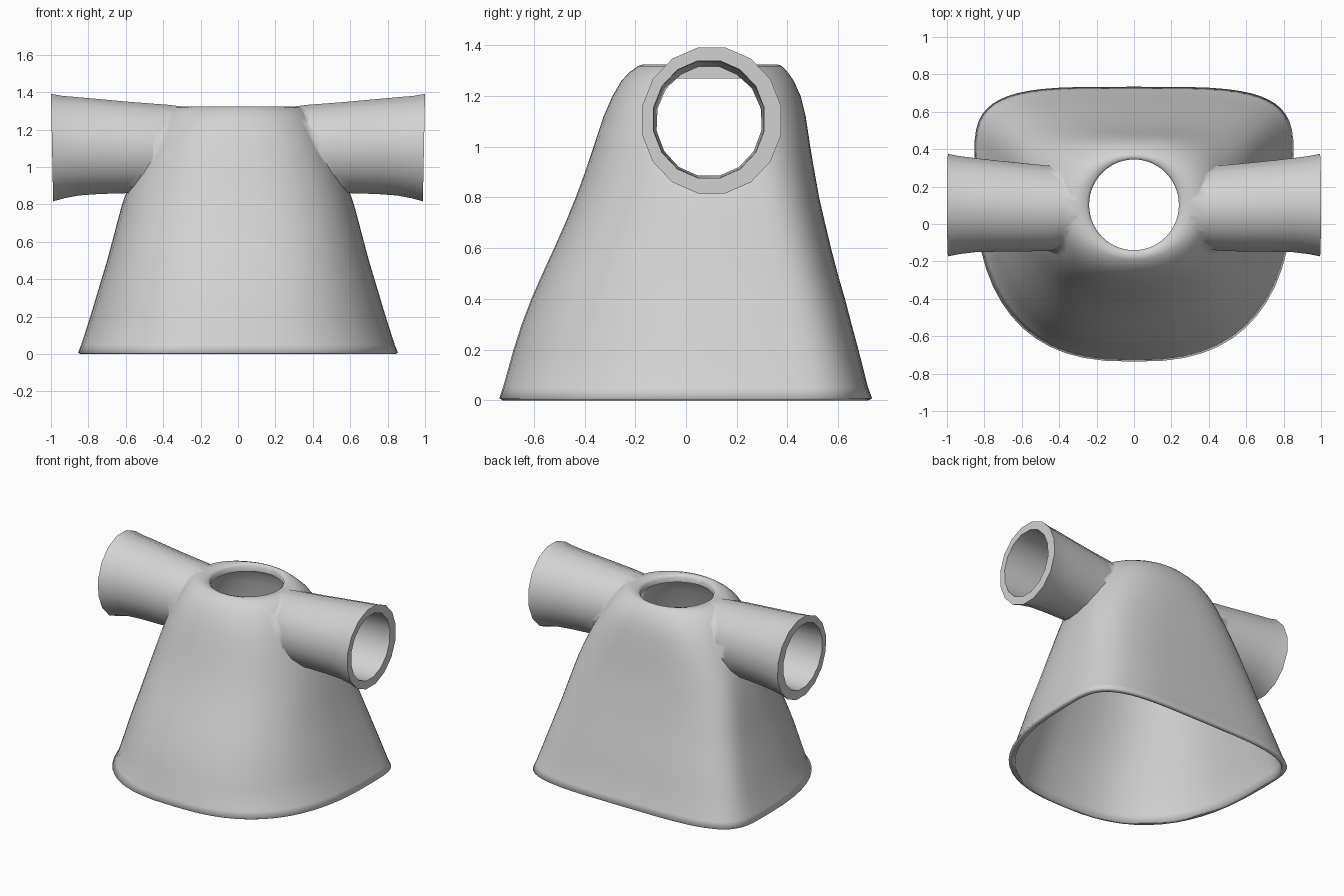
import bpy, bmesh, math

if "Cube" in bpy.data.objects:
    bpy.data.objects.remove(bpy.data.objects["Cube"])

grey = bpy.data.materials.new("plain grey")
grey.diffuse_color = (0.65, 0.65, 0.65, 1)
grey.use_nodes = True
grey.node_tree.nodes["Principled BSDF"].inputs["Base Color"].default_value = grey.diffuse_color


def loft(name, rings):
    """Closed solid through a stack of equal-length rings."""
    bm = bmesh.new()
    loops = [[bm.verts.new(p) for p in r] for r in rings]
    n = len(loops[0])
    for a, b in zip(loops, loops[1:]):
        for i in range(n):
            j = (i + 1) % n
            bm.faces.new((a[i], a[j], b[j], b[i]))
    bm.faces.new(loops[0][::-1])
    bm.faces.new(loops[-1])
    bmesh.ops.recalc_face_normals(bm, faces=bm.faces)
    me = bpy.data.meshes.new(name)
    bm.to_mesh(me)
    bm.free()
    me.materials.append(grey)
    ob = bpy.data.objects.new(name, me)
    bpy.context.collection.objects.link(ob)
    return ob


def power(c, n):
    return math.copysign(abs(c) ** (2 / n), c)


def body_ring(z, w, front, back, yc, nf, nb, inset=0.0, n=56):
    """Rounded front half, squarer back half."""
    pts = []
    for i in range(n):
        a = 2 * math.pi * i / n
        c, s = math.cos(a), math.sin(a)
        e, depth = (nb, back - yc) if s > 0 else (nf, yc - front)
        pts.append(((w - inset) * power(c, e), yc + (depth - inset) * power(s, e), z))
    return pts


def sleeve_ring(x, side, yc, zc, ry, rz, n=16):
    pts = []
    for i in range(n):
        a = 2 * math.pi * (i + 0.5) / n
        pts.append((side * (x + 0.02 * (math.sin(a) - 1) * rz),
                    yc + ry * math.cos(a), zc + rz * math.sin(a)))
    return pts


def combine(target, other, op):
    m = target.modifiers.new(op, 'BOOLEAN')
    m.operation, m.object, m.solver = op, other, 'EXACT'
    bpy.context.view_layer.objects.active = target
    bpy.ops.object.modifier_apply(modifier=m.name)
    bpy.data.objects.remove(other)


# height, half width, front, back, middle, front and back squareness
wall = [
    (0.05, 0.838, -0.722, 0.718, 0.30, 2.5, 4.0),
    (0.20, 0.79, -0.68, 0.68, 0.29, 2.5, 3.9),
    (0.30, 0.76, -0.648, 0.653, 0.28, 2.5, 3.8),
    (0.40, 0.73, -0.61, 0.627, 0.27, 2.5, 3.7),
    (0.50, 0.70, -0.566, 0.598, 0.26, 2.5, 3.6),
    (0.60, 0.673, -0.52, 0.572, 0.25, 2.5, 3.5),
    (0.70, 0.647, -0.476, 0.548, 0.235, 2.45, 3.35),
    (0.80, 0.62, -0.435, 0.525, 0.22, 2.4, 3.2),
    (0.90, 0.585, -0.398, 0.507, 0.20, 2.4, 3.05),
    (1.00, 0.545, -0.365, 0.49, 0.18, 2.4, 2.9),
    (1.12, 0.49, -0.325, 0.472, 0.15, 2.4, 2.7),
    (1.20, 0.45, -0.29, 0.452, 0.13, 2.3, 2.5),
]
hem = [(0.0, 0.842, -0.722, 0.718, 0.30, 2.6, 4.0),
       (0.008, 0.855, -0.736, 0.734, 0.30, 2.6, 4.0)]
shoulder = [(1.26, 0.415, -0.255, 0.425, 0.12, 2.2, 2.3),
            (1.295, 0.385, -0.222, 0.40, 0.11, 2.1, 2.1),
            (1.318, 0.35, -0.19, 0.378, 0.10, 2, 2),
            (1.325, 0.30, -0.17, 0.362, 0.10, 2, 2),
            (1.318, 0.255, -0.15, 0.35, 0.10, 2, 2),
            (1.29, 0.22, -0.12, 0.32, 0.10, 2, 2)]
tunic = loft("tunic", [body_ring(*r) for r in hem + wall + shoulder])

# outer sleeves
for side in (-1, 1):
    rings = [sleeve_ring(x, side, yc, zc, ry, rz) for x, yc, zc, ry, rz in (
        (0.28, 0.085, 1.10, 0.205, 0.226),
        (0.38, 0.085, 1.10, 0.222, 0.238),
        (0.46, 0.085, 1.10, 0.232, 0.244),
        (0.54, 0.087, 1.103, 0.237, 0.247),
        (0.62, 0.09, 1.106, 0.242, 0.251),
        (0.75, 0.096, 1.110, 0.249, 0.259),
        (0.86, 0.101, 1.111, 0.257, 0.268),
        (0.94, 0.101, 1.107, 0.267, 0.279),
        (1.00, 0.101, 1.104, 0.279, 0.293))]
    combine(tunic, loft("sleeve", rings), 'UNION')

# hollow inside of the body
lining = [(-0.05, 0.85, -0.74, 0.74, 0.30, 2.5, 4.0)] + wall + [
    (1.245, 0.42, -0.26, 0.43, 0.12, 2.2, 2.3),
    (1.27, 0.385, -0.23, 0.405, 0.11, 2.1, 2.1)]
combine(tunic, loft("body_cutter", [body_ring(*r, inset=0.022) for r in lining]), 'DIFFERENCE')

# hollow sleeves
for side in (-1, 1):
    rings = [sleeve_ring(x, side, 0.09, 1.108, r, r + 0.013) for x, r in
             ((0.33, 0.20), (0.45, 0.211), (0.60, 0.214), (0.75, 0.217),
              (0.90, 0.22), (1.05, 0.224))]
    combine(tunic, loft("sleeve_cutter", rings), 'DIFFERENCE')

# neck opening
neck = [body_ring(z, 0.24, -0.14, 0.345, 0.1025, 2, 2) for z in (1.15, 1.5)]
combine(tunic, loft("neck_cutter", neck), 'DIFFERENCE')

# soft shading, with the hem rim blended into the cloth
bpy.ops.object.select_all(action='DESELECT')
tunic.select_set(True)
bpy.context.view_layer.objects.active = tunic
bpy.ops.object.shade_smooth_by_angle(angle=math.radians(75))
verts = tunic.data.vertices
for e in tunic.data.edges:
    if max(verts[i].co.z for i in e.vertices) < 0.04:
        e.use_edge_sharp = False
